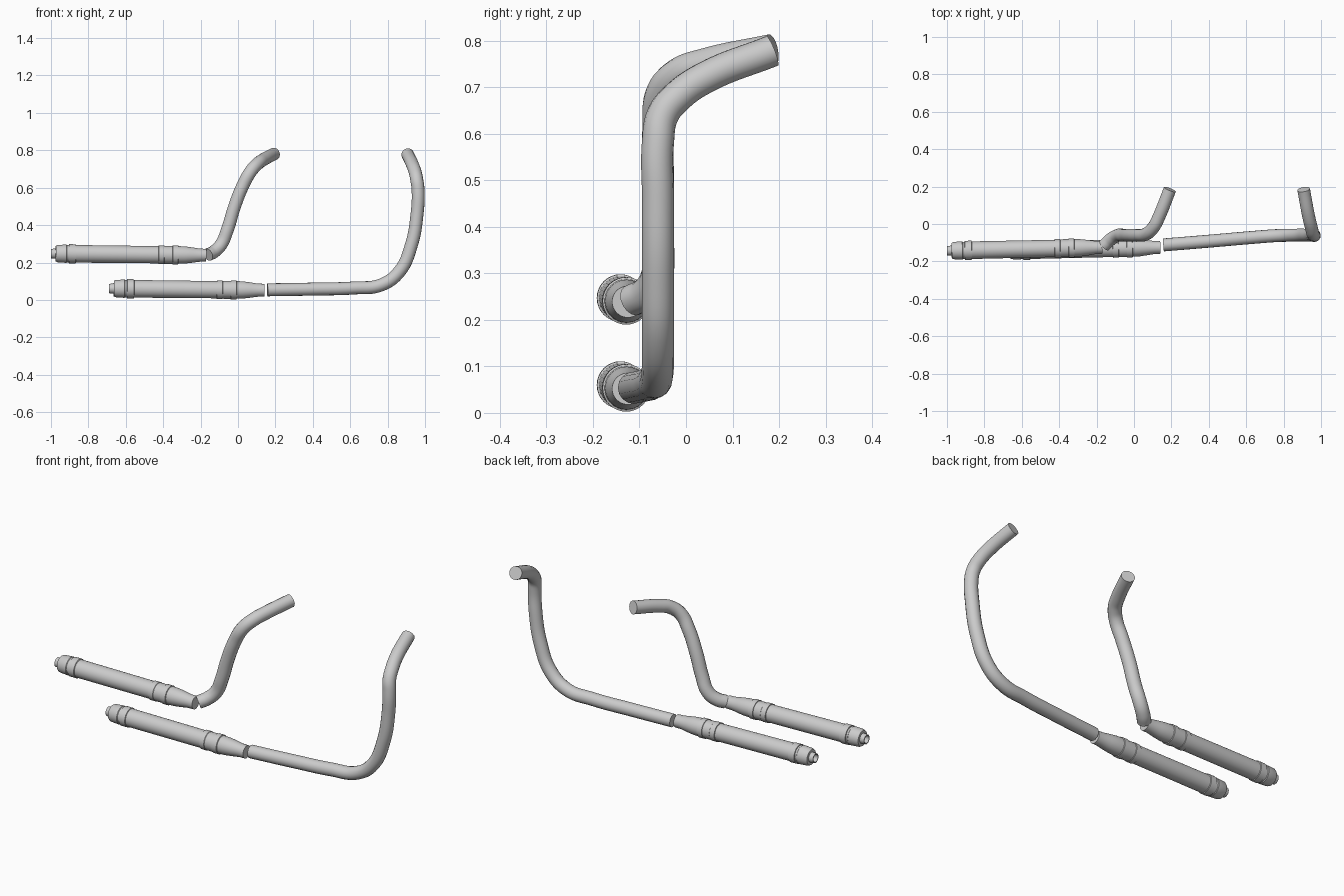
import bpy
import bmesh
import math
from mathutils import Vector, Matrix

cube = bpy.data.objects.get("Cube")
if cube:
    bpy.data.objects.remove(cube, do_unlink=True)

metal = bpy.data.materials.new("light grey metal")
metal.use_nodes = True
metal.diffuse_color = (0.6, 0.6, 0.6, 1)
metal.node_tree.nodes["Principled BSDF"].inputs["Base Color"].default_value = (0.6, 0.6, 0.6, 1)


def finish(obj):
    bpy.ops.object.select_all(action='DESELECT')
    obj.select_set(True)
    bpy.context.view_layer.objects.active = obj
    bpy.ops.object.shade_smooth_by_angle(angle=math.radians(32))


def lathe(name, profile, start, end, sides=32):
    """Spin (distance, radius) pairs around the axis from start to end."""
    bm = bmesh.new()
    verts = [bm.verts.new((r, 0, d)) for d, r in profile]
    edges = [bm.edges.new(pair) for pair in zip(verts, verts[1:])]
    bmesh.ops.spin(bm, geom=verts + edges, cent=(0, 0, 0), axis=(0, 0, 1),
                   angle=math.tau, steps=sides, use_duplicate=False)
    bmesh.ops.remove_doubles(bm, verts=bm.verts, dist=0.0001)
    bmesh.ops.recalc_face_normals(bm, faces=bm.faces)
    axis = Vector(end) - Vector(start)
    turn = axis.to_track_quat('Z', 'Y').to_matrix().to_4x4()
    bm.transform(Matrix.Translation(start) @ turn)
    mesh = bpy.data.meshes.new(name)
    bm.to_mesh(mesh)
    bm.free()
    mesh.materials.append(metal)
    obj = bpy.data.objects.new(name, mesh)
    bpy.context.collection.objects.link(obj)
    finish(obj)


def pipe(name, points, radius):
    """Sweep a round tube along a smooth path and close its ends."""
    curve = bpy.data.curves.new(name, 'CURVE')
    curve.dimensions = '3D'
    curve.bevel_depth = radius
    curve.bevel_resolution = 6
    curve.resolution_u = 8
    curve.use_fill_caps = True
    spline = curve.splines.new('BEZIER')
    spline.bezier_points.add(len(points) - 1)
    for knot, co in zip(spline.bezier_points, points):
        knot.co = co
        knot.handle_left_type = knot.handle_right_type = 'AUTO'
    curve.materials.append(metal)
    obj = bpy.data.objects.new(name, curve)
    bpy.context.collection.objects.link(obj)
    bpy.ops.object.select_all(action='DESELECT')
    obj.select_set(True)
    bpy.context.view_layer.objects.active = obj
    bpy.ops.object.convert(target='MESH')
    finish(bpy.context.object)


# Silencer: hollow tip, end cap, rear band, body, clamp bands, front cone
silencer = [
    (0.04, 0), (0.04, 0.018), (0, 0.02), (0, 0.025), (0.025, 0.027),
    (0.025, 0.041), (0.035, 0.046), (0.082, 0.049), (0.085, 0.046),
    (0.095, 0.046), (0.096, 0.051), (0.132, 0.051), (0.134, 0.047),
    (0.575, 0.046), (0.576, 0.05), (0.605, 0.05), (0.607, 0.048),
    (0.65, 0.048), (0.651, 0.051), (0.68, 0.051), (0.682, 0.047),
    (0.715, 0.046), (0.755, 0.041), (0.795, 0.035), (0.83, 0.034), (0.83, 0),
]
upper_rear = Vector((-1, -0.143, 0.248))
upper_front = Vector((-0.171, -0.125, 0.239))
drop = Vector((0.311, 0, -0.187))
lathe("upper_silencer", silencer, upper_rear, upper_front)
lathe("lower_silencer", silencer, upper_rear + drop, upper_front + drop)

# Header pipes
pipe("upper_header_pipe", [
    (-0.16, -0.115, 0.242), (-0.128, -0.085, 0.258), (-0.09, -0.062, 0.297),
    (-0.056, -0.06, 0.377), (-0.02, -0.06, 0.495), (0.024, -0.06, 0.607),
    (0.068, -0.052, 0.687), (0.106, -0.015, 0.729), (0.134, 0.04, 0.749),
    (0.192, 0.185, 0.78)], 0.0345)
pipe("lower_header_pipe", [
    (0.157, -0.112, 0.054), (0.4, -0.092, 0.058), (0.62, -0.073, 0.064),
    (0.765, -0.062, 0.08), (0.863, -0.06, 0.152), (0.928, -0.06, 0.297),
    (0.957, -0.06, 0.457), (0.963, -0.06, 0.585), (0.956, -0.05, 0.64),
    (0.948, -0.018, 0.68), (0.934, 0.04, 0.72), (0.907, 0.185, 0.778)], 0.0345)
